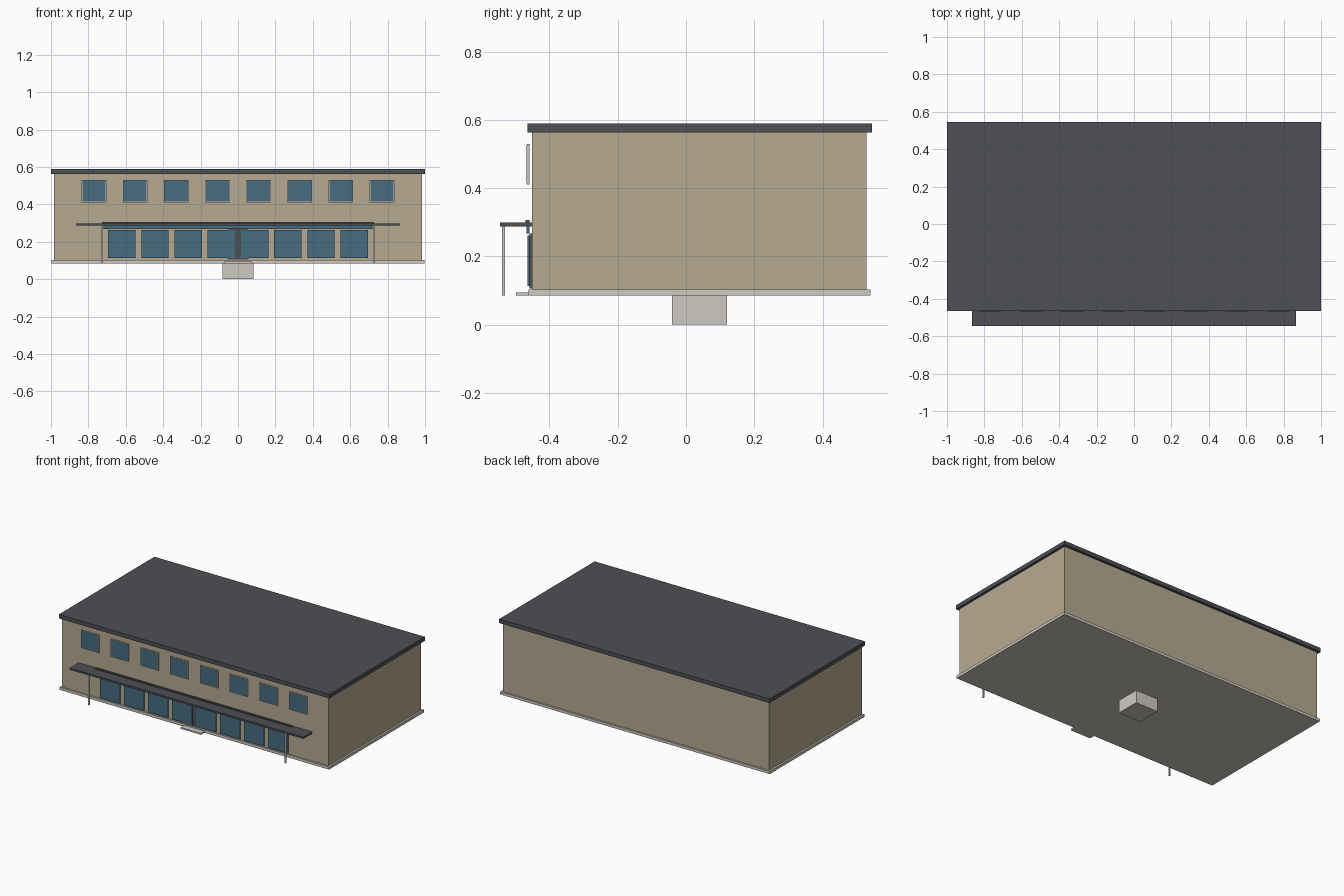
import bpy
import bmesh

if "Cube" in bpy.data.objects:
    bpy.data.objects.remove(bpy.data.objects["Cube"], do_unlink=True)


def material(name, rgb):
    """Make a flat material from 0-255 sRGB values."""
    lin = [((c / 255 + 0.055) / 1.055) ** 2.4 for c in rgb] + [1.0]
    mat = bpy.data.materials.new(name)
    mat.use_nodes = True
    mat.diffuse_color = lin
    node = next(n for n in mat.node_tree.nodes if n.type == "BSDF_PRINCIPLED")
    node.inputs["Base Color"].default_value = lin
    return mat


wall = material("tan wall", (182, 170, 145))
stone = material("pale concrete", (206, 201, 193))
dark = material("dark slate", (77, 80, 85))
glass = material("blue glass", (70, 108, 128))


def box(name, xs, ys, zs, mat):
    """Axis-aligned box between the given x, y and z limits."""
    bm = bmesh.new()
    bmesh.ops.create_cube(bm, size=1)
    for v in bm.verts:
        for axis, (lo, hi) in enumerate((xs, ys, zs)):
            v.co[axis] = hi if v.co[axis] > 0 else lo
    mesh = bpy.data.meshes.new(name)
    bm.to_mesh(mesh)
    bm.free()
    mesh.materials.append(mat)
    obj = bpy.data.objects.new(name, mesh)
    bpy.context.collection.objects.link(obj)
    return obj


def around(x, half):
    return (x - half, x + half)


# Main volume, roof slab and ground slab
box("building_body", around(0, 0.985), (-0.451, 0.529), (0.1, 0.564), wall)
box("roof_slab", around(0, 1.0), (-0.464, 0.545), (0.563, 0.59), dark)
box("ground_slab", around(0, 0.997), (-0.461, 0.54), (0.085, 0.103), stone)
box("footing_block", around(0, 0.083), (-0.041, 0.12), (0, 0.09), stone)
box("entry_step", around(0, 0.075), (-0.498, -0.455), (0.085, 0.095), stone)

# Entrance canopy on two thin posts
box("canopy", around(0, 0.865), (-0.545, -0.449), (0.287, 0.299), dark)
for side, x in (("right", -0.727), ("left", 0.727)):
    box(side + "_canopy_post", around(x, 0.004), (-0.539, -0.531), (0.085, 0.288), stone)

# Band over the shop front
box("front_band", around(0, 0.727), (-0.468, -0.458), (0.267, 0.292), glass)
box("front_band_trim", around(0, 0.727), (-0.47, -0.458), (0.29, 0.306), dark)

# Door behind the glazing
box("entry_door", around(0, 0.055), (-0.459, -0.45), (0.106, 0.267), dark)

# Eight windows on each floor
for i in range(8):
    step = i - 3.5
    box(f"lower_window_{i + 1}", around(step * 0.1775, 0.073),
        (-0.464, -0.458), (0.113, 0.262), glass)
    x = step * 0.22
    box(f"upper_frame_{i + 1}", around(x, 0.066), (-0.466, -0.459), (0.411, 0.53), stone)
    box(f"upper_glass_{i + 1}", around(x, 0.062), (-0.467, -0.465), (0.415, 0.527), glass)
